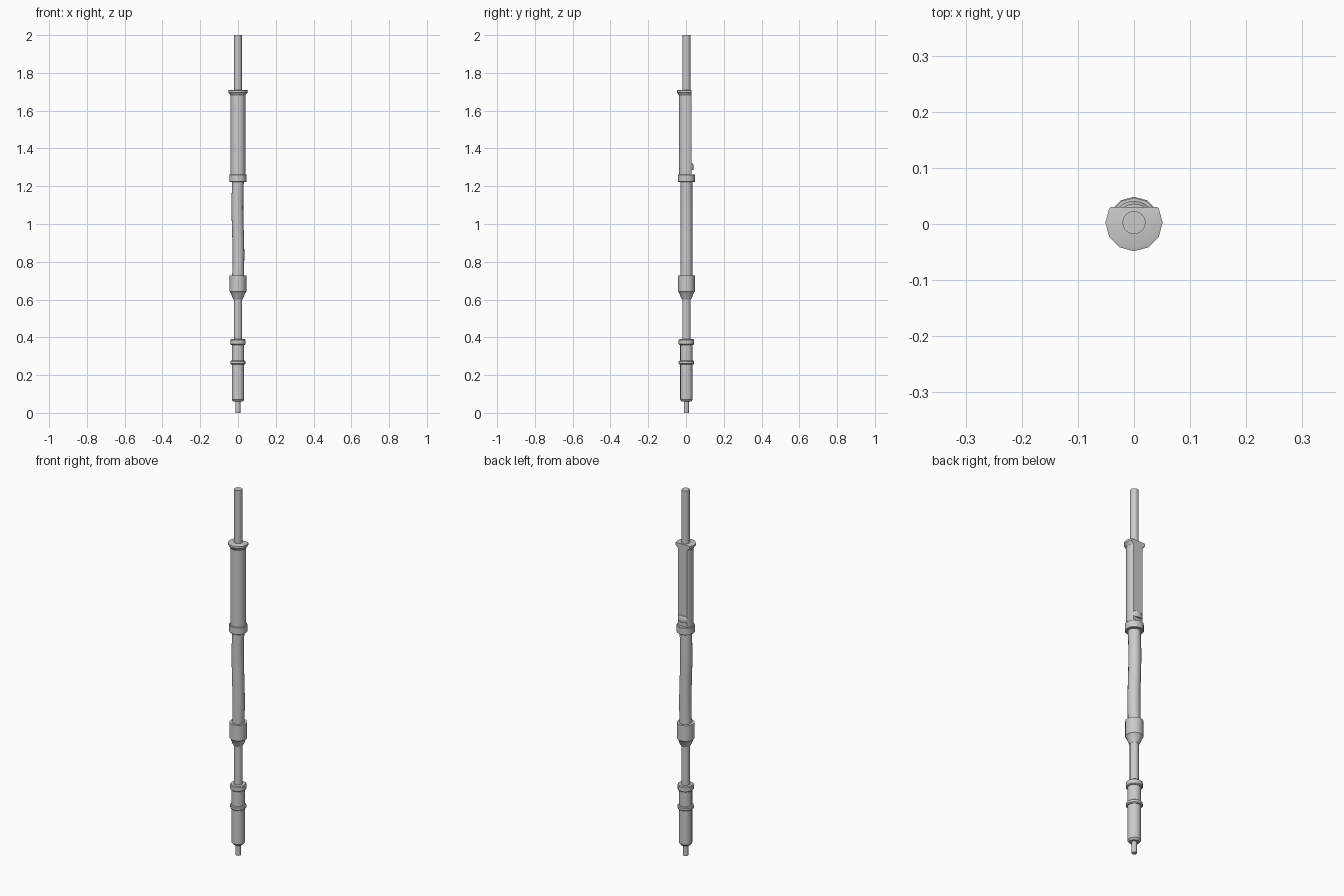
import bpy, bmesh, math

if "Cube" in bpy.data.objects:
    bpy.data.objects.remove(bpy.data.objects["Cube"])

CY = 0.0025  # axis offset: the back of the upper flange is cut away
FLAT_Y = 0.03


def lathe(name, profile, sides=24, flat=False, path=None):
    """Stack rings (radius, z) around the axis, cap both ends, optionally cut the back flat."""
    bm = bmesh.new()
    rings = []
    for r, z in profile:
        dx = path(z) if path else 0.0
        rings.append([bm.verts.new((dx + r * math.cos(2 * math.pi * i / sides),
                                    CY + r * math.sin(2 * math.pi * i / sides), z))
                      for i in range(sides)])
    for a, b in zip(rings, rings[1:]):
        for i in range(sides):
            j = (i + 1) % sides
            bm.faces.new((a[i], a[j], b[j], b[i]))
    bm.faces.new(rings[0][::-1])
    bm.faces.new(rings[-1])
    if flat:
        geom = bm.verts[:] + bm.edges[:] + bm.faces[:]
        bmesh.ops.bisect_plane(bm, geom=geom, plane_co=(0, FLAT_Y, 0),
                               plane_no=(0, 1, 0), clear_outer=True)
        bmesh.ops.holes_fill(bm, edges=[e for e in bm.edges if e.is_boundary])
    bmesh.ops.recalc_face_normals(bm, faces=bm.faces[:])
    me = bpy.data.meshes.new(name)
    bm.to_mesh(me)
    bm.free()
    ob = bpy.data.objects.new(name, me)
    bpy.context.collection.objects.link(ob)
    bpy.ops.object.select_all(action='DESELECT')
    ob.select_set(True)
    bpy.context.view_layer.objects.active = ob
    bpy.ops.object.shade_smooth_by_angle(angle=math.radians(35))
    return ob


def band(name, r, z0, z1, bevel=0.004, sides=12):
    """Chamfered ring."""
    return lathe(name, [(r - bevel, z0), (r, z0 + bevel), (r, z1 - bevel), (r - bevel, z1)], sides)


# Lower end: tip, pommel body and its two rings
lathe("bottom_tip", [(0.013, 0), (0.013, 0.065)], 12)
lathe("lower_body", [(0.025, 0.06), (0.033, 0.07), (0.033, 0.375)], 16)
band("lower_ring", 0.041, 0.257, 0.277)
band("middle_ring", 0.041, 0.36, 0.39)

# Thin shaft and tapered collar
lathe("lower_shaft", [(0.022, 0.37), (0.022, 0.63)], 16)
lathe("tapered_collar", [(0.023, 0.60), (0.030, 0.612), (0.038, 0.635), (0.044, 0.642),
                         (0.044, 0.727), (0.03, 0.727)], 16)


# Grip with a slight sideways wave
def wave(z):
    t = (z - 0.72) / 0.51
    return -0.0045 * math.sin(2 * math.pi * (t - 0.08)) * math.sin(math.pi * t) * -1 \
        if t < 0 else 0.0055 * math.sin(math.pi * t) * math.cos(math.pi * (0.05 + t))


lathe("grip", [(0.031, 0.72 + 0.51 * i / 14) for i in range(15)], 16, path=wave)

# Upper ring, flat-backed upper body with its lip, and the end flange
band("upper_ring", 0.046, 1.222, 1.262, 0.002)
lathe("upper_body", [(0.039, 1.25), (0.039, 1.69)], 24, flat=True)
lathe("back_lip", [(0.036, 1.285), (0.0385, 1.29), (0.0385, 1.31), (0.033, 1.32)], 24)
lathe("top_flange", [(0.039, 1.68), (0.043, 1.686), (0.051, 1.697), (0.051, 1.708),
                     (0.045, 1.71)], 12, flat=True)

# Top rod
lathe("top_rod", [(0.0205, 1.70), (0.0205, 2.0)], 24)
